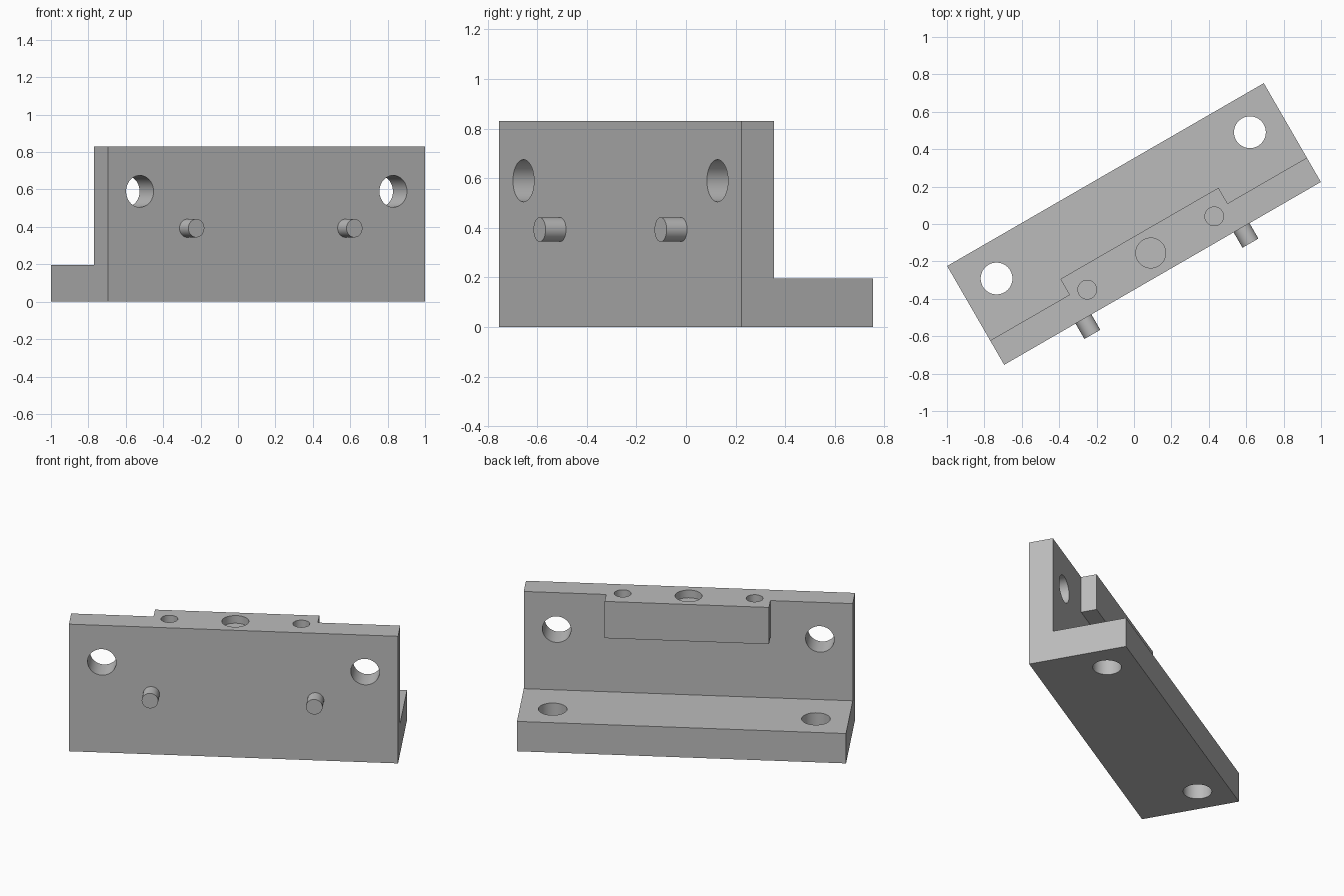
import bpy, bmesh, math
from mathutils import Matrix, Vector

cube = bpy.data.objects.get("Cube")
if cube:
    bpy.data.objects.remove(cube, do_unlink=True)

TURN = Matrix.Rotation(math.radians(30), 4, "Z")
LENGTH, DEPTH, HEIGHT = 1.955, 0.61, 0.83
FRONT = -DEPTH / 2
WALL_BACK = FRONT + 0.15
BASE_TOP = 0.195

grey = bpy.data.materials.new("plain grey")
grey.use_nodes = True
colour = (0.5, 0.5, 0.5, 1)
grey.diffuse_color = colour
grey.node_tree.nodes["Principled BSDF"].inputs["Base Color"].default_value = colour


def make_object(name, bm):
    bmesh.ops.recalc_face_normals(bm, faces=bm.faces)
    mesh = bpy.data.meshes.new(name)
    bm.to_mesh(mesh)
    bm.free()
    mesh.materials.append(grey)
    obj = bpy.data.objects.new(name, mesh)
    obj.matrix_world = TURN
    bpy.context.collection.objects.link(obj)
    return obj


def prism(name, profile, length):
    """Extrude a (y, z) profile along x, centred."""
    bm = bmesh.new()
    face = bm.faces.new([bm.verts.new((-length / 2, y, z)) for y, z in profile])
    side = bmesh.ops.extrude_face_region(bm, geom=[face])["geom"]
    verts = [v for v in side if isinstance(v, bmesh.types.BMVert)]
    bmesh.ops.translate(bm, verts=verts, vec=(length, 0, 0))
    return make_object(name, bm)


def cylinder(name, start, end, radius):
    start, end = Vector(start), Vector(end)
    axis = end - start
    bm = bmesh.new()
    place = Matrix.Translation((start + end) / 2) @ axis.to_track_quat("Z", "Y").to_matrix().to_4x4()
    bmesh.ops.create_cone(bm, cap_ends=True, segments=64, radius1=radius,
                          radius2=radius, depth=axis.length, matrix=place)
    return make_object(name, bm)


def combine(body, tool, operation):
    mod = body.modifiers.new(tool.name, "BOOLEAN")
    mod.operation, mod.object, mod.solver = operation, tool, "EXACT"
    bpy.context.view_layer.update()
    bpy.context.view_layer.objects.active = body
    bpy.ops.object.modifier_apply(modifier=mod.name)
    bpy.data.objects.remove(tool, do_unlink=True)


def smooth(obj):
    bpy.ops.object.select_all(action="DESELECT")
    obj.select_set(True)
    bpy.context.view_layer.objects.active = obj
    bpy.ops.object.shade_smooth_by_angle(angle=math.radians(30))


# L-shaped bracket with a thickened block at the top of the wall
bracket = prism("bracket", [(FRONT, 0), (-FRONT, 0), (-FRONT, BASE_TOP),
                            (WALL_BACK, BASE_TOP), (WALL_BACK, HEIGHT), (FRONT, HEIGHT)], LENGTH)
block_bottom, block_back = 0.59, -0.058
block = prism("block", [(-0.2, block_bottom), (block_back, block_bottom),
                        (block_back, HEIGHT), (-0.2, HEIGHT)], 0.976)
combine(bracket, block, "UNION")

# Holes: through the wall, through the base, and blind from the top
hole_y = -0.179
holes = [((0, hole_y, HEIGHT - 0.05), (0, hole_y, 1), 0.08)]
for s in (-1, 1):
    x = s * 0.782
    holes += [((x, -0.5, 0.59), (x, 0, 0.59), 0.085),
              ((x, 0.115, -0.1), (x, 0.115, 0.4), 0.085),
              ((s * 0.392, hole_y, HEIGHT - 0.1), (s * 0.392, hole_y, 1), 0.05)]
for start, end, radius in holes:
    combine(bracket, cylinder("hole_cutter", start, end, radius), "DIFFERENCE")
smooth(bracket)

# Locating pegs on the front face
for side, s in (("right", -1), ("left", 1)):
    x = s * 0.488
    smooth(cylinder(side + "_peg", (x, FRONT + 0.02, 0.393), (x, FRONT - 0.095, 0.393), 0.049))
